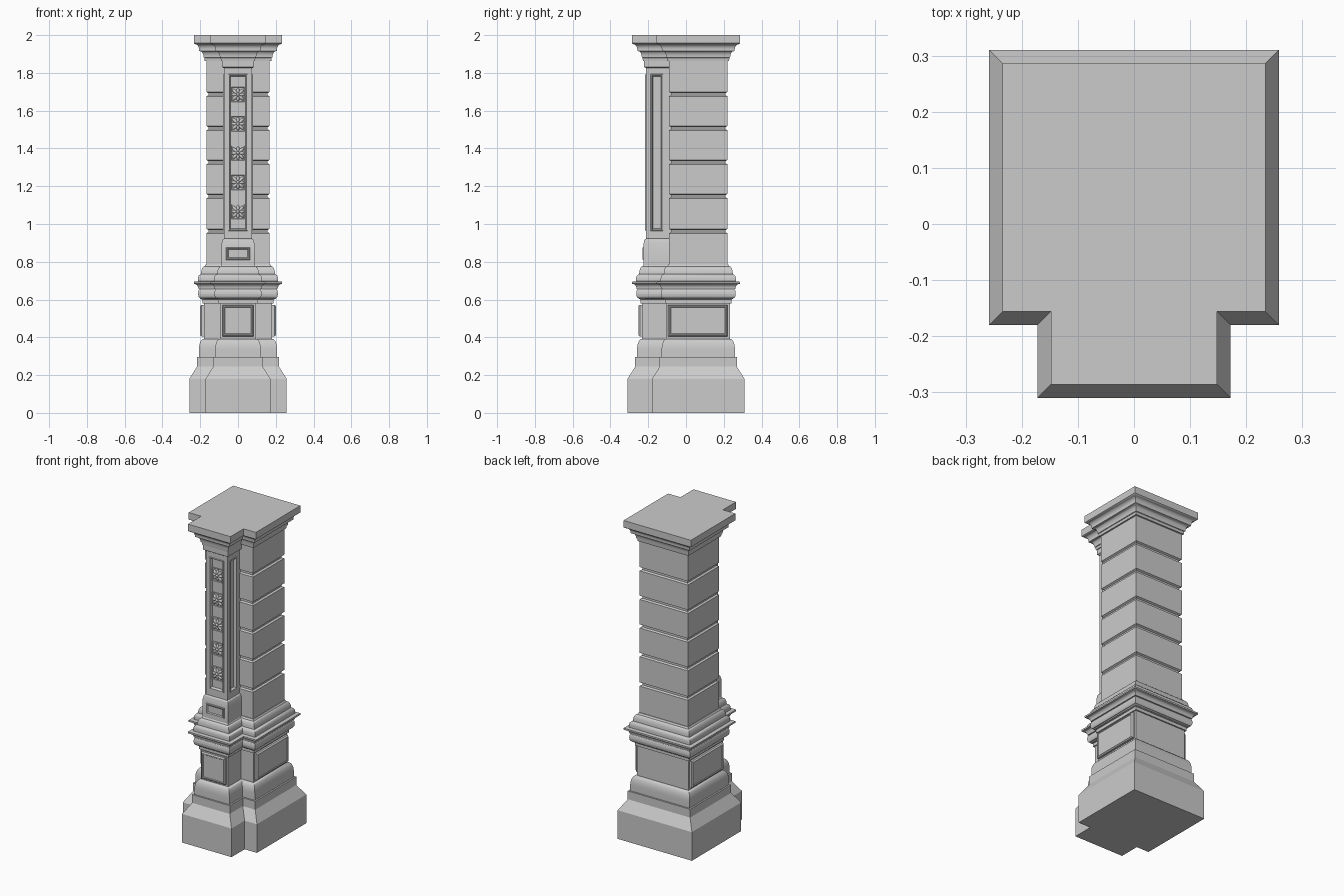
import bpy, bmesh
from math import sin, cos, pi
from mathutils import Matrix, Vector

if "Cube" in bpy.data.objects:
    bpy.data.objects.remove(bpy.data.objects["Cube"])


def finish(name, bm, recalc=True):
    if recalc:
        bmesh.ops.recalc_face_normals(bm, faces=bm.faces)
    me = bpy.data.meshes.new(name)
    bm.to_mesh(me)
    bm.free()
    me.shade_smooth()
    me.set_sharp_from_angle(angle=0.55)
    ob = bpy.data.objects.new(name, me)
    bpy.context.collection.objects.link(ob)
    return ob


# Plan outlines, all driven by the half width x of the main block
def tee(x):
    d = 0.258 - x
    b, s, p, f = 0.31 - d, -0.18 + d, 0.172 - d, -0.31 + d
    return [(-x, b), (-x, s), (-p, s), (-p, f), (p, f), (p, s), (x, s), (x, b)]


def block(x):
    d = 0.258 - x
    return [(-x, 0.31 - d), (-x, -0.18 + d), (x, -0.18 + d), (x, 0.31 - d)]


def front_block(x):
    return [(-x, -0.08), (-x, -0.137 - x), (x, -0.137 - x), (x, -0.08)]


def curve(p, q, vertical_first, n=6):
    """Quarter ellipse between two profile points."""
    pts = []
    for i in range(n + 1):
        a = i / n * pi / 2
        s, c = sin(a), 1 - cos(a)
        u, v = (c, s) if vertical_first else (s, c)
        pts.append((p[0] + (q[0] - p[0]) * u, p[1] + (q[1] - p[1]) * v))
    return pts


def stack(name, outline, profile):
    """Loft a plan outline through (half width, z) points."""
    bm = bmesh.new()
    rings = [[bm.verts.new((px, py, z)) for px, py in outline(x)] for x, z in profile]
    n = len(rings[0])
    for a, b in zip(rings, rings[1:]):
        for i in range(n):
            j = (i + 1) % n
            bm.faces.new((a[i], a[j], b[j], b[i]))
    bm.faces.new(rings[0][::-1])
    bm.faces.new(rings[-1])
    return finish(name, bm)


SIDES = {
    "front": lambda u, v, w: (u, -w, v),
    "right": lambda u, v, w: (w, u, v),
    "left": lambda u, v, w: (-w, -u, v),
}


def panel(name, side, rects):
    """Nested rectangles (u0, u1, v0, v1, outward distance) joined into a moulded panel."""
    bm = bmesh.new()
    rings = []
    for u0, u1, v0, v1, w in rects:
        if side == "left":
            u0, u1 = -u1, -u0
        rings.append([bm.verts.new(SIDES[side](u, v, w))
                      for u, v in ((u0, v0), (u1, v0), (u1, v1), (u0, v1))])
    for a, b in zip(rings, rings[1:]):
        for i in range(4):
            j = (i + 1) % 4
            bm.faces.new((a[i], a[j], b[j], b[i]))
    bm.faces.new(rings[-1])
    if side == "left":
        bmesh.ops.reverse_faces(bm, faces=bm.faces)
        out = Vector((-1, 0, 0))
    else:
        out = Vector(SIDES[side](0, 0, 1))
    bm.normal_update()
    bm.faces.ensure_lookup_table()
    if bm.faces[-1].normal.dot(out) < 0:
        bmesh.ops.reverse_faces(bm, faces=bm.faces)
    return finish(name, bm, False)


def shrink(r, steps):
    """Append evenly inset rectangles: steps are (inset, outward distance)."""
    return [(r[0] + d, r[1] - d, r[2] + d, r[3] - d, w) for d, w in steps]


# Plinth, stepped base and pedestal die
stack("pedestal", tee,
      [(0.258, 0), (0.258, 0.18), (0.217, 0.245), (0.217, 0.297), (0.207, 0.297)]
      + curve((0.207, 0.335), (0.182, 0.392), True) + [(0.18, 0.392), (0.18, 0.6)])

# Heavy moulding between pedestal and shaft
stack("waist_moulding", tee,
      [(0.17, 0.58), (0.188, 0.58), (0.188, 0.6), (0.197, 0.603)]
      + curve((0.2, 0.607), (0.211, 0.63), False, 4)
      + curve((0.211, 0.63), (0.203, 0.655), True, 4)
      + curve((0.21, 0.657), (0.229, 0.682), True)
      + [(0.234, 0.684), (0.234, 0.694), (0.212, 0.697)]
      + curve((0.212, 0.71), (0.2, 0.732), True, 4)
      + curve((0.196, 0.735), (0.178, 0.775), True) + [(0.172, 0.785)])

# Raised panels on the pedestal die
for side, (u0, u1, w) in {"front": (-0.082, 0.082, 0.232), "right": (-0.094, 0.22, 0.18),
                          "left": (-0.094, 0.22, 0.18)}.items():
    panel("pedestal_panel_" + side, side,
          shrink((u0, u1, 0.405, 0.572),
                 [(0, w - 0.005), (0, w + 0.012), (0.006, w + 0.02), (0.011, w + 0.02),
                  (0.014, w + 0.016)]))

# Shaft of bevelled courses with grooves between
prof = [(0.168, 0.775)]
for z in (0.963, 1.148, 1.328, 1.508, 1.688):
    prof += [(0.168, z - 0.012), (0.157, z - 0.006), (0.157, z + 0.005), (0.168, z + 0.011)]
stack("coursed_shaft", block, prof + [(0.168, 1.87)])

# Front pilaster: foot, panelled body and neck
stack("pilaster_foot", front_block,
      [(0.088, 0.775), (0.088, 0.895)] + curve((0.086, 0.9), (0.075, 0.922), True, 4))
panel("pilaster_foot_panel", "front",
      shrink((-0.063, 0.063, 0.81, 0.876),
             [(0, 0.224), (0.002, 0.231), (0.007, 0.231), (0.012, 0.226)]))
stack("pilaster_neck", front_block, [(0.075, 1.825), (0.086, 1.832), (0.086, 1.87)])
for side, outer, inner, w in (
        ("front", (-0.075, 0.075), (-0.051, 0.051), 0.212),
        ("right", (-0.212, -0.08), (-0.187, -0.121), 0.075),
        ("left", (-0.212, -0.08), (-0.187, -0.121), 0.075)):
    panel("pilaster_body_" + side, side,
          [outer + (0.92, 1.828, w)]
          + shrink(inner + (0.963, 1.793),
                   [(0, w), (0.002, w + 0.004), (0.006, w + 0.004), (0.009, w - 0.004),
                    (0.012, w - 0.012)]))

# Rosettes: tile, eight leaves and a button
for k, z in enumerate((1.065, 1.22, 1.375, 1.53, 1.685)):
    panel(f"rosette_tile_{k}", "front",
          shrink((-0.039, 0.039, z - 0.043, z + 0.043),
                 [(0, 0.199), (0, 0.205), (0.004, 0.205), (0.006, 0.202)]))
    bm = bmesh.new()
    place = Matrix.Translation((0, -0.203, z))
    for i in range(8):
        length = 0.02 if i % 2 else 0.0165
        m = (place @ Matrix.Rotation(i * pi / 4, 4, 'Y')
             @ Matrix.Translation((length + 0.003, 0, 0))
             @ Matrix.Rotation(0.15, 4, 'Z')
             @ Matrix.Diagonal((length, 0.009, 0.0085, 1)))
        bmesh.ops.create_uvsphere(bm, u_segments=10, v_segments=6, radius=1, matrix=m)
    bmesh.ops.create_uvsphere(bm, u_segments=12, v_segments=8, radius=1,
                              matrix=place @ Matrix.Diagonal((0.011, 0.014, 0.011, 1)))
    finish(f"rosette_{k}", bm)

# Capital moulding and top slab
stack("capital", tee,
      [(0.165, 1.862), (0.176, 1.864), (0.178, 1.88)]
      + curve((0.182, 1.882), (0.2, 1.915), True)
      + [(0.206, 1.917)] + curve((0.206, 1.925), (0.228, 1.952), True)
      + [(0.234, 1.957), (0.234, 2.0)])
